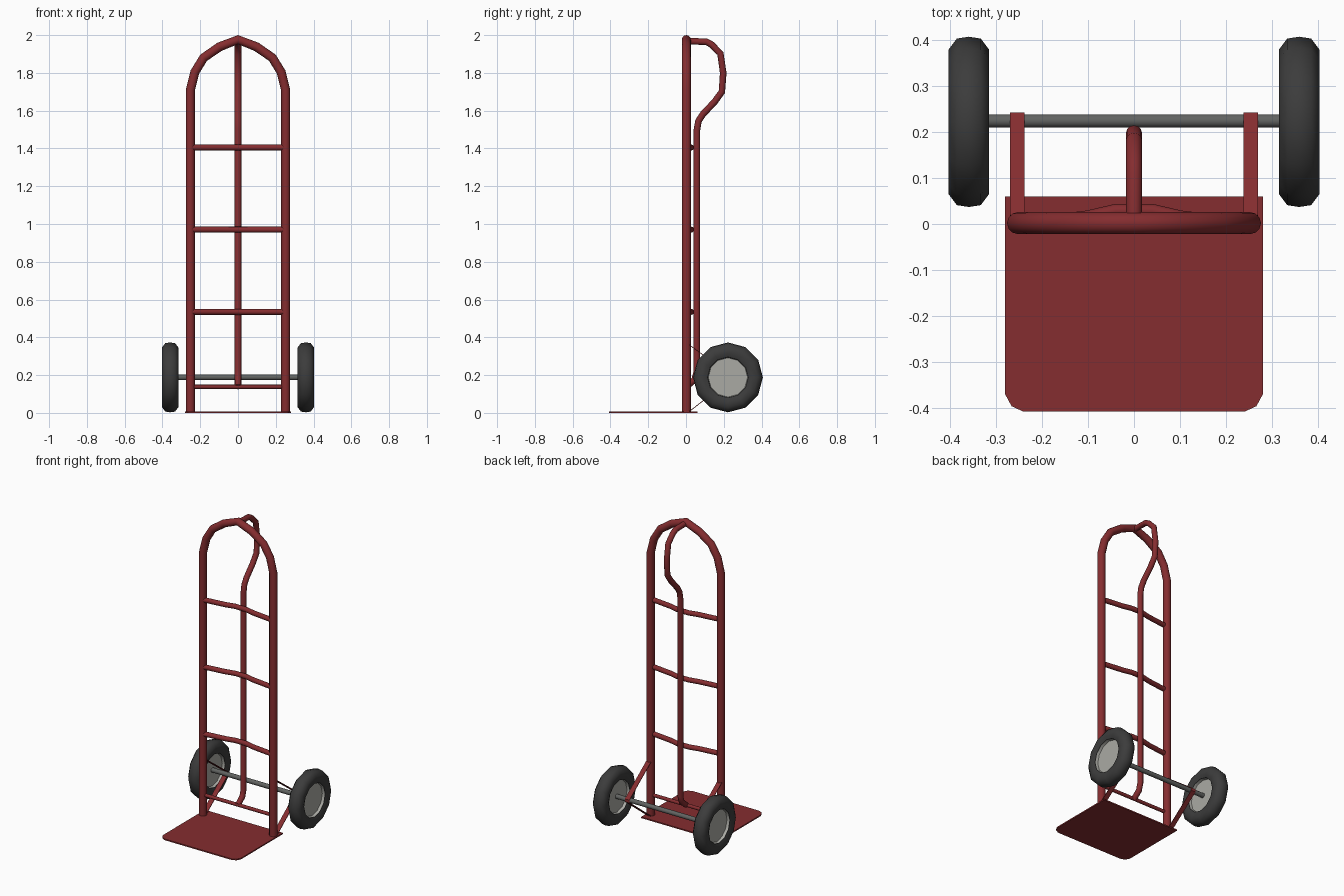
import bpy, bmesh, math
from mathutils import Matrix

if "Cube" in bpy.data.objects:
    bpy.data.objects.remove(bpy.data.objects["Cube"])


def material(name, rgb):
    m = bpy.data.materials.new(name)
    m.diffuse_color = (*rgb, 1)
    m.use_nodes = True
    m.node_tree.nodes["Principled BSDF"].inputs["Base Color"].default_value = m.diffuse_color
    return m


RED = material("red paint", (0.235, 0.026, 0.029))
RUBBER = material("black rubber", (0.045, 0.045, 0.045))
STEEL = material("dark steel", (0.12, 0.125, 0.12))
RIM = material("light grey metal", (0.40, 0.40, 0.37))


def finish(ob, mat, angle=None):
    ob.data.materials.append(mat)
    if angle:
        bpy.ops.object.select_all(action='DESELECT')
        ob.select_set(True)
        bpy.context.view_layer.objects.active = ob
        bpy.ops.object.shade_smooth_by_angle(angle=math.radians(angle))
    return ob


def mesh_object(name, bm, mat, angle=None):
    bmesh.ops.recalc_face_normals(bm, faces=bm.faces)
    me = bpy.data.meshes.new(name)
    bm.to_mesh(me)
    bm.free()
    ob = bpy.data.objects.new(name, me)
    bpy.context.collection.objects.link(ob)
    return finish(ob, mat, angle)


def tube(name, pts, r, mat=RED):
    """Round tube through a list of points, converted to a mesh."""
    cu = bpy.data.curves.new(name, 'CURVE')
    cu.dimensions = '3D'
    cu.bevel_depth = r
    cu.bevel_resolution = 4
    cu.use_fill_caps = True
    sp = cu.splines.new('POLY')
    sp.points.add(len(pts) - 1)
    for p, co in zip(sp.points, pts):
        p.co = (*co, 1)
    ob = bpy.data.objects.new(name, cu)
    bpy.context.collection.objects.link(ob)
    bpy.ops.object.select_all(action='DESELECT')
    ob.select_set(True)
    bpy.context.view_layer.objects.active = ob
    bpy.ops.object.convert(target='MESH')
    return finish(bpy.context.object, mat, 50)


def lathe(name, profile, centre, mat, sides=12):
    """Spin an (x, radius) profile around the x axis."""
    bm = bmesh.new()
    vs = [bm.verts.new((x, 0, r)) for x, r in profile]
    es = [bm.edges.new(p) for p in zip(vs, vs[1:])]
    bmesh.ops.spin(bm, geom=vs + es, cent=(0, 0, 0), axis=(1, 0, 0),
                   angle=math.tau, steps=sides)
    bmesh.ops.remove_doubles(bm, verts=bm.verts, dist=1e-5)
    bmesh.ops.transform(bm, matrix=Matrix.Translation(centre), verts=bm.verts)
    return mesh_object(name, bm, mat, 50)


# arched outer frame
half = [(0.252, 0), (0.252, 1.71), (0.228, 1.805), (0.182, 1.88), (0.098, 1.938)]
arch = [(-x, 0.002, z) for x, z in half] + [(0, 0.002, 1.976)]
arch += [(x, 0.002, z) for x, z in reversed(half)]
tube("outer_frame", arch, 0.024)

# centre tube with looped handle at the top
spine = [(0.0, 1.968), (0.108, 1.965), (0.135, 1.95), (0.182, 1.903), (0.197, 1.80),
         (0.190, 1.70), (0.15, 1.645), (0.09, 1.582), (0.066, 1.545), (0.058, 1.50),
         (0.058, 0.22), (0.045, 0.175), (0.0, 0.138)]
tube("centre_handle", [(0, y, z) for y, z in spine], 0.0175)

# bowed crossbars and straight lower bar
for i, z in enumerate((0.535, 0.97, 1.405)):
    bow = [(0.25, -0.004), (0.10, 0.014), (0.04, 0.028)]
    pts = [(-x, y, z) for x, y in bow] + [(x, y, z) for x, y in reversed(bow)]
    tube(f"crossbar_{i + 1}", pts, 0.0155)
tube("lower_bar", [(-0.25, 0, 0.138), (0.25, 0, 0.138)], 0.011)

# toe plate with clipped front corners
bm = bmesh.new()
side = [(0.28, 0.06), (0.28, -0.37), (0.266, -0.396), (0.24, -0.408)]
outline = side + [(-x, y) for x, y in reversed(side)]
face = bm.faces.new([bm.verts.new((x, y, 0)) for x, y in outline])
ext = bmesh.ops.extrude_face_region(bm, geom=[face])
for v in ext["geom"]:
    if isinstance(v, bmesh.types.BMVert):
        v.co.z = 0.008
mesh_object("toe_plate", bm, RED)

# axle
tube("axle", [(-0.37, 0.224, 0.188), (0.37, 0.224, 0.188)], 0.0145, STEEL)

tyre = [(-0.022, 0.106), (-0.036, 0.108), (-0.044, 0.128), (-0.044, 0.157), (-0.026, 0.181),
        (0, 0.185)]
tyre += [(-x, r) for x, r in reversed(tyre[:-1])]
tyre.append(tyre[0])
rim = [(-0.018, 0), (-0.018, 0.104), (-0.034, 0.107), (0.034, 0.107),
       (0.018, 0.104), (0.018, 0)]

for s, label in ((-1, "left"), (1, "right")):
    # wheel
    centre = (s * 0.359, 0.222, 0.188)
    lathe(f"{label}_tyre", tyre, centre, RUBBER)
    lathe(f"{label}_rim", rim, centre, RIM)
    # flat strap bent around the axle
    bm = bmesh.new()
    path = [(0.018, 0.36), (0.225, 0.207), (0.24, 0.196), (0.24, 0.179),
            (0.225, 0.168), (0.018, 0.008)]
    rows = [[bm.verts.new((s * 0.254 + dx, y, z)) for dx in (-0.016, 0.016)]
            for y, z in path]
    for a, b in zip(rows, rows[1:]):
        bm.faces.new((a[0], a[1], b[1], b[0]))
    strap = mesh_object(f"{label}_axle_strap", bm, RED)
    mod = strap.modifiers.new("thickness", 'SOLIDIFY')
    mod.thickness = 0.004
    mod.offset = 0
